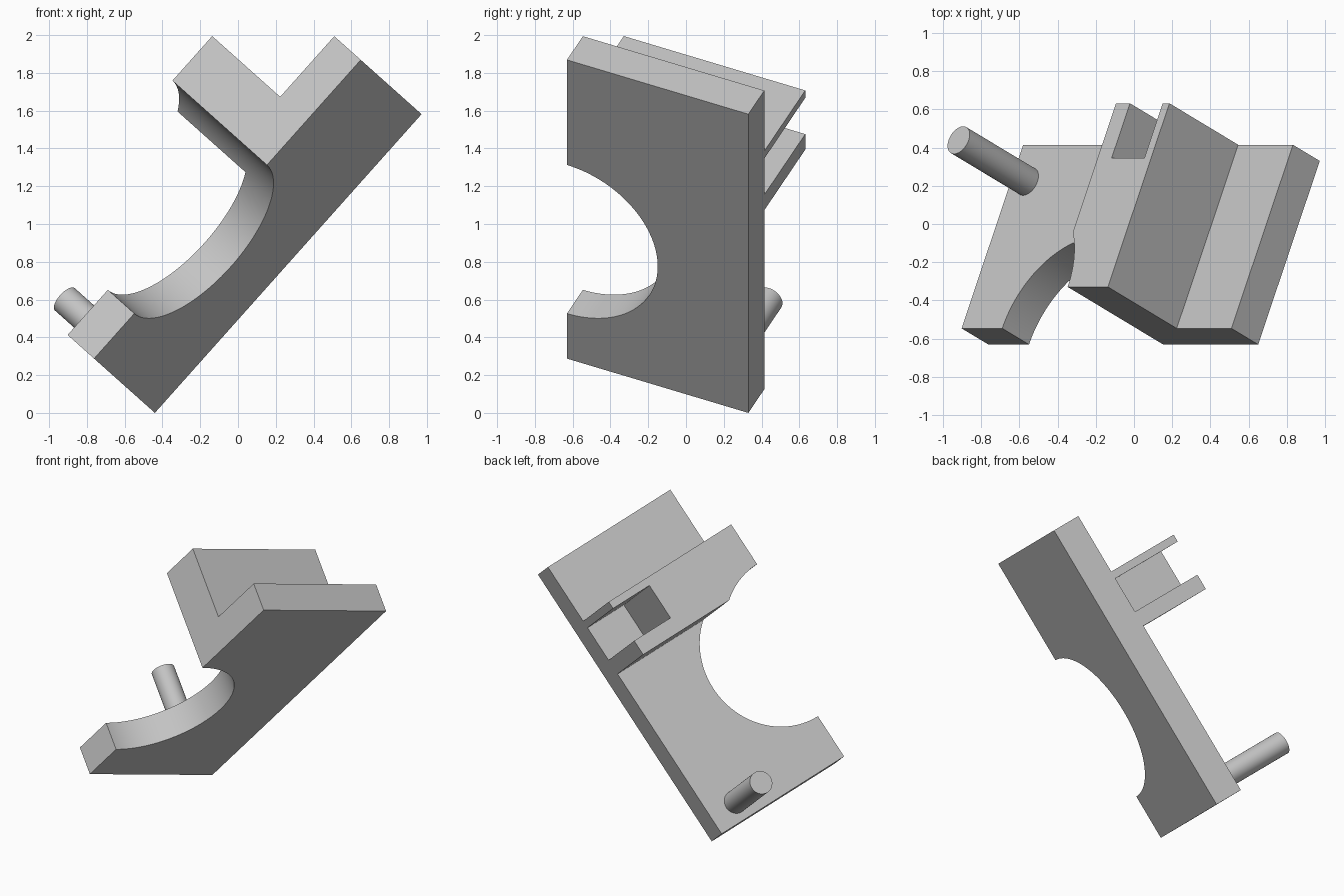
import bpy
import bmesh
from math import radians, sin, cos, asin, acos, pi
from mathutils import Vector, Matrix

cube = bpy.data.objects.get("Cube")
if cube:
    bpy.data.objects.remove(cube, do_unlink=True)

# One plain grey for the whole bracket
grey = bpy.data.materials.new("light grey")
grey.use_nodes = True
grey.diffuse_color = (0.55, 0.55, 0.55, 1)
grey.node_tree.nodes["Principled BSDF"].inputs["Base Color"].default_value = grey.diffuse_color

# Tilted frame: local x = across plate, y = along plate, z = out of plate
along = Vector((0.666, 0, 0.746)).normalized()
across = Vector((-0.304, -0.912, 0.275))
across = (across - along * across.dot(along)).normalized()
out = across.cross(along)
frame = Matrix((across, along, out)).transposed().to_4x4()
frame.translation = (-0.44, 0.33, 0)

LENGTH, WIDTH, THICK, HEIGHT = 2.12, 1.053, 0.206, 0.735
ARC_Y, ARC_R = 0.847, 0.527                 # half-round notch on the far edge
RIB_LOW, RIB_HIGH = 1.27, 1.69
SLOT_LOW, SLOT_HIGH, SLOT_DEPTH = 1.38, 1.637, 0.3125


def arc(start, end, steps):
    """Points on the notch, by angle from the far edge direction."""
    angles = [start + (end - start) * i / steps for i in range(steps + 1)]
    return [(WIDTH - ARC_R * sin(a), ARC_Y + ARC_R * cos(a)) for a in angles]


def circle(x, y, r, steps=48):
    return [(x + r * cos(2 * pi * i / steps), y + r * sin(2 * pi * i / steps))
            for i in range(steps)]


def prism(name, outline, low, high):
    """Extrude a flat outline outwards from the plate."""
    bm = bmesh.new()
    face = bm.faces.new([bm.verts.new((x, y, low)) for x, y in outline])
    top = bmesh.ops.extrude_face_region(bm, geom=[face])["geom"]
    bmesh.ops.translate(bm, vec=(0, 0, high - low),
                        verts=[v for v in top if isinstance(v, bmesh.types.BMVert)])
    bmesh.ops.recalc_face_normals(bm, faces=bm.faces)
    mesh = bpy.data.meshes.new(name)
    bm.to_mesh(mesh)
    bm.free()
    mesh.materials.append(grey)
    obj = bpy.data.objects.new(name, mesh)
    obj.matrix_world = frame
    bpy.context.collection.objects.link(obj)
    bpy.ops.object.select_all(action="DESELECT")
    obj.select_set(True)
    bpy.context.view_layer.objects.active = obj
    bpy.ops.object.shade_smooth_by_angle(angle=radians(30))
    return obj


# Base plate with the half-round notch
prism("base_plate",
      [(0, 0), (0, LENGTH), (WIDTH, LENGTH)] + arc(0, pi, 64) + [(WIDTH, 0)],
      0, THICK)

# Upright rib, trimmed by the same notch and slotted at its near end
meet = acos((RIB_LOW - ARC_Y) / ARC_R)
prism("slotted_rib",
      [(0, RIB_LOW), (0, SLOT_LOW), (SLOT_DEPTH, SLOT_LOW),
       (SLOT_DEPTH, SLOT_HIGH), (0, SLOT_HIGH), (0, RIB_HIGH),
       (WIDTH, RIB_HIGH)] + arc(0, meet, 16),
      THICK, HEIGHT)

# Round pin near the corner, sunk into the plate
prism("round_pin", circle(0.211, 0.131, 0.079), THICK / 2, HEIGHT)
